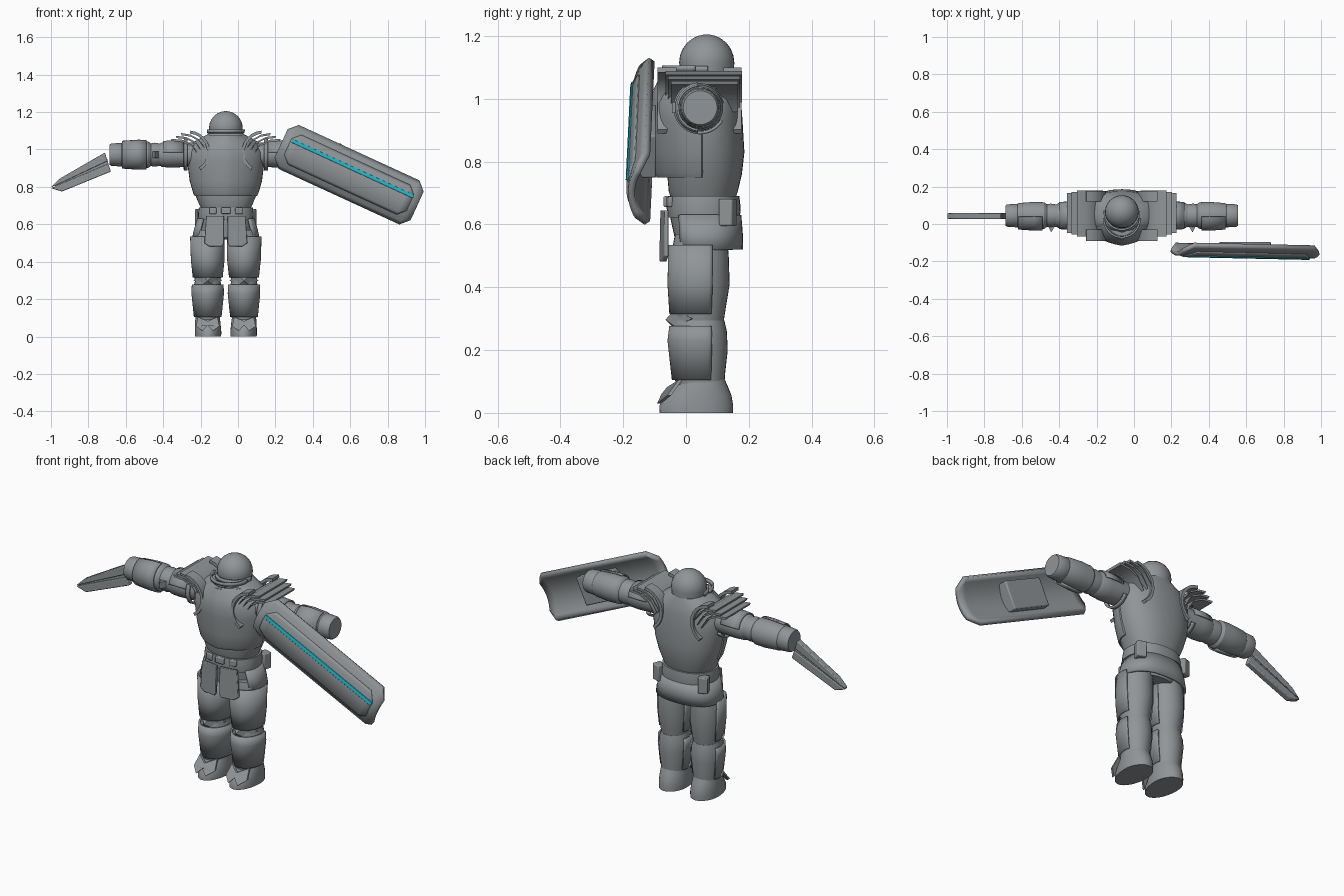
import bpy, bmesh, math
from mathutils import Vector, Matrix

if "Cube" in bpy.data.objects:
    bpy.data.objects.remove(bpy.data.objects["Cube"])

CX = -0.065  # body centre line


def material(name, rgb):
    m = bpy.data.materials.new(name)
    m.diffuse_color = (*rgb, 1)
    m.use_nodes = True
    m.node_tree.nodes["Principled BSDF"].inputs["Base Color"].default_value = m.diffuse_color
    return m


STEEL = material("steel_grey", (0.28, 0.30, 0.31))
CYAN = material("cyan", (0.015, 0.45, 0.55))


def finish(name, bm, mat=STEEL, thick=0, bevel=0, angle=32):
    bmesh.ops.recalc_face_normals(bm, faces=bm.faces)
    me = bpy.data.meshes.new(name)
    bm.to_mesh(me)
    bm.free()
    me.materials.append(mat)
    ob = bpy.data.objects.new(name, me)
    bpy.context.collection.objects.link(ob)
    if thick:
        mod = ob.modifiers.new("thickness", 'SOLIDIFY')
        mod.thickness, mod.offset = thick, 0
    if bevel:
        mod = ob.modifiers.new("bevel", 'BEVEL')
        mod.width, mod.segments = bevel, 2
    bpy.ops.object.select_all(action='DESELECT')
    ob.select_set(True)
    bpy.context.view_layer.objects.active = ob
    bpy.ops.object.shade_smooth_by_angle(angle=math.radians(angle))
    return ob


def body(s, off, y, z):
    """Point at a distance from the centre line, on side s."""
    return Vector((CX + s * off, y, z))


def loft(name, rings, s=1, axis='z', mid=0.05, keel=0, power=2, n=32, arc=None, thick=0):
    """Rings are (position, centre, half width, front y, back y); arc is in degrees, 270 = front."""
    bm = bmesh.new()
    a0, a1 = arc or (90, 450)
    count = n + 1 if arc else n
    rows = []
    for t, c, r, yf, yb in rings:
        row = []
        for i in range(count):
            a = math.radians(a0 + (a1 - a0) * i / n)
            ca, sa = math.cos(a), math.sin(a)
            u = math.copysign(abs(ca) ** (2 / power), ca)
            v = math.copysign(abs(sa) ** (2 / power), sa)
            y = mid + (v * (yb - mid) if v > 0 else v * (mid - yf))
            if v < 0:
                y -= keel * (1 - abs(u))
            p = body(s, c + r * u, y, t) if axis == 'z' else body(s, t, y, c + r * u)
            row.append(bm.verts.new(p))
        rows.append(row)
    for lo, hi in zip(rows, rows[1:]):
        for i in range(n):
            j = (i + 1) % count
            bm.faces.new((lo[i], lo[j], hi[j], hi[i]))
    if not arc:
        bm.faces.new(rows[0])
        bm.faces.new(rows[-1])
    return finish(name, bm, thick=thick)


def prism(name, pts, d0, d1, place, mat=STEEL, bevel=0):
    """Extrude a 2D outline from depth d0 to d1, placed by a function."""
    bm = bmesh.new()
    a, b = ([bm.verts.new(place(u, v, d)) for u, v in pts] for d in (d0, d1))
    bm.faces.new(a)
    bm.faces.new(b)
    for i in range(len(pts)):
        j = (i + 1) % len(pts)
        bm.faces.new((a[i], a[j], b[j], b[i]))
    return finish(name, bm, mat, bevel=bevel)


def block(name, loc, size, rot=0, bevel=0.005):
    bm = bmesh.new()
    m = Matrix.Translation(loc) @ Matrix.Rotation(rot, 4, 'Z') @ Matrix.Diagonal((*size, 1))
    bmesh.ops.create_cube(bm, size=1, matrix=m)
    return finish(name, bm, bevel=bevel)


# Torso and chest plate with a central keel
loft("torso", [(.69, 0, .135, -.05, .16), (.705, 0, .142, -.055, .165), (.76, 0, .165, -.06, .178),
               (.83, 0, .187, -.065, .186), (.93, 0, .202, -.065, .18), (1.0, 0, .2, -.06, .175),
               (1.045, 0, .165, -.05, .165), (1.085, 0, .09, -.03, .15)], power=2.3, n=40)
loft("chest_plate", [(.75, 0, .166, -.06, .06), (.765, 0, .174, -.068, .06), (.83, 0, .193, -.075, .06),
                     (.93, 0, .206, -.083, .06), (.985, 0, .205, -.083, .06), (1.03, 0, .175, -.07, .06),
                     (1.07, 0, .11, -.05, .06)], power=2.2, keel=.033, n=40)

# Helmet dome, brim, face and neck guard
dome = [(1.115 + .09 * math.sin(math.radians(a)), 0, .09 * math.cos(math.radians(a)),
         .066 - .088 * math.cos(math.radians(a)), .066 + .088 * math.cos(math.radians(a)))
        for a in (0, 15, 30, 45, 60, 72, 82, 89)]
loft("helmet", [(1.06, 0, .082, -.012, .15)] + dome, mid=.066)
loft("helmet_brim", [(1.085, 0, .092, -.03, .1), (1.105, 0, .093, -.03, .1)], mid=.066,
     arc=(175, 365), thick=.01)
loft("face_guard", [(1.0, 0, .05, -.06, .08), (1.05, 0, .075, -.05, .1), (1.085, 0, .08, -.02, .1)],
     keel=.012)
loft("gorget", [(1.03, 0, .1, -.07, .15), (1.075, 0, .095, -.07, .15)], arc=(170, 370), thick=.014)
loft("jaw_band", [(1.088, 0, .095, -.07, .15), (1.106, 0, .097, -.072, .15)], mid=.03,
     arc=(180, 360), thick=.01)

# Waist, belt and skirt
loft("waist", [(.53, 0, .13, -.03, .14), (.62, 0, .14, -.05, .16), (.7, 0, .135, -.05, .16)])
loft("belt", [(.622, 0, .146, -.058, .172), (.655, 0, .149, -.062, .174), (.69, 0, .144, -.058, .17)],
     power=2.3)
loft("skirt", [(.52, 0, .176, -.045, .176), (.57, 0, .165, -.05, .175), (.63, 0, .147, -.055, .17)],
     power=2.4, arc=(-38, 218), thick=.012)
block("buckle", (CX, -.063, .673), (.05, .018, .034))

for s, side in ((-1, "left"), (1, "right")):
    def at(o, z, y):
        return body(s, o, y, z)

    # Front tasset and belt pouches
    prism(side + "_tasset", [(.01, .645), (.105, .645), (.115, .5), (.09, .482), (.018, .482), (.01, .5)],
          0, .014, lambda o, z, d: body(s, o, -.068 - d - (.645 - z) * .02 + o * o * 1.2, z), bevel=.003)
    block(side + "_pouch", body(s, .135, .133, .638), (.05, .046, .086), -s * .35)
    block(side + "_belt_clip", body(s, .07, -.052, .672), (.04, .016, .034), s * .2)

    # Leg, armour plates and boot
    loft(side + "_thigh", [(.29, .097, .066, -.035, .12), (.33, .097, .074, -.045, .126),
                           (.41, .097, .083, -.05, .139), (.5, .097, .085, -.048, .136),
                           (.57, .09, .08, -.035, .13)], s)
    loft(side + "_thigh_plate", [(.315, .097, .076, -.049, .13), (.41, .097, .086, -.055, .14),
                                 (.535, .099, .088, -.052, .138)], s, arc=(158, 382), thick=.008)
    loft(side + "_shin", [(.08, .097, .063, -.03, .122), (.12, .097, .068, -.038, .124),
                          (.2, .097, .077, -.05, .133), (.26, .097, .077, -.05, .13),
                          (.295, .097, .068, -.04, .122)], s)
    loft(side + "_shin_plate", [(.105, .097, .07, -.041, .126), (.23, .097, .083, -.055, .136),
                                (.277, .097, .081, -.049, .13)], s, arc=(158, 382), thick=.008)
    loft(side + "_boot", [(0, .095, .07, -.085, .15), (.025, .095, .071, -.084, .15),
                          (.055, .096, .069, -.065, .145), (.085, .097, .067, -.035, .133),
                          (.11, .097, .063, -.02, .122)], s)
    prism(side + "_toe_guard", [(.045, .105), (.097, .082), (.149, .105), (.16, .055), (.125, .03),
                                (.097, .06), (.069, .03), (.034, .055)], 0, .012,
          lambda o, z, d: body(s, o, -.09 - d + (z - .03) * .8 + abs(o - .097) * .35, z))
    # Pointed knee guard
    bm = bmesh.new()
    ring = [bm.verts.new(at(.097 + u, z, y)) for u, z, y in
            ((-.078, .3, .02), (-.03, .332, -.035), (0, .315, -.045), (.03, .332, -.035), (.078, .3, .02),
             (.03, .275, -.035), (0, .27, -.04), (-.03, .275, -.035))]
    tip, back = (bm.verts.new(at(.097, .297, y)) for y in (-.065, .03))
    for i in range(8):
        for v in (tip, back):
            bm.faces.new((ring[i], ring[(i + 1) % 8], v))
    finish(side + "_knee_guard", bm, angle=20)

    # Arm, bracers and elbow spike
    def tube(name, data, **kw):
        return loft(name, [(o, .972, r, .045 - r, .045 + r) for o, r in data], s, 'x', .045, **kw)
    tube(side + "_upper_arm", [(.13, .062), (.22, .066), (.29, .069), (.34, .066), (.355, .058)])
    tube(side + "_elbow", [(.34, .058), (.38, .064), (.42, .058)])
    tube(side + "_forearm", [(.4, .06), (.415, .071), (.47, .073), (.55, .067), (.56, .062)])
    tube(side + "_cuff", [(.55, .058), (.56, .063), (.612, .06), (.622, .054)])
    tube(side + "_bracer_plate", [(.425, .076), (.47, .077), (.555, .071)], arc=(185, 355), thick=.007)
    tube(side + "_arm_plate", [(.225, .07), (.29, .073), (.335, .07)], arc=(-80, 80), thick=.007)
    tube(side + "_arm_ring", [(.205, .079), (.225, .08)], arc=(120, 400), thick=.01)
    prism(side + "_elbow_spike", [(.35, 0), (.4, 0), (.378, -.045)], .955, .99,
          lambda o, y, z: body(s, o, y, z))

    # Overlapping shoulder lames
    paths = [[(.24, 1.088), (.19, 1.08), (.145, 1.055), (.105, 1.0)],
             [(.268, 1.073), (.215, 1.067), (.16, 1.04), (.125, .985)],
             [(.293, 1.057), (.235, 1.052), (.18, 1.025), (.145, .97)]]
    for k, path in enumerate(paths):
        outline = path + [(o - .004, z - .012) for o, z in reversed(path)]
        prism(f"{side}_shoulder_lame_{k + 1}", outline, -.066 + .009 * k, .178 - .006 * k, at)
    # Curved straps around the arm opening, front and back
    angles = [math.radians(95 + 14 * i) for i in range(11)]
    arcp = [(.2 + r * math.cos(a), .985 + r * math.sin(a))
            for r, seq in ((.1, angles), (.116, angles[::-1])) for a in seq]
    prism(side + "_front_strap", arcp, -.09, -.03, at)
    prism(side + "_back_strap", arcp, .12, .177, at)

# Sword blade with a groove down the middle
def blade(x, z, y):
    return Vector((x, y, z))
prism("blade_upper", [(-.711, .984), (-.952, .845), (-1, .797), (-.698, .938)], .027, .058, blade, bevel=.004)
prism("blade_lower", [(-.693, .924), (-1, .793), (-.941, .775), (-.679, .882)], .027, .058, blade, bevel=.004)
prism("blade_core", [(-.698, .95), (-.98, .81), (-.97, .795), (-.69, .91)], .035, .05, blade)

# Curved shield, built across its long tilted axis
TILT = math.radians(-24.7)


def curved(name, u0, u1, v0, v1, cut, off, thick, mat=STEEL):
    bm = bmesh.new()
    mid, half, rows = (v0 + v1) / 2, (v1 - v0) / 2, []
    for u, lim in ((u0, half - cut), (u0 + cut, half), (u1 - cut, half), (u1, half - cut)):
        row = []
        for i in range(13):
            v = mid + lim * (i / 6 - 1)
            y = -.166 + .05 * (v / .123) ** 2 - .008 * u / .4 + off
            row.append(bm.verts.new((.594 + u * math.cos(TILT) - v * math.sin(TILT), y,
                                     .865 + u * math.sin(TILT) + v * math.cos(TILT))))
        rows.append(row)
    for a, b in zip(rows, rows[1:]):
        for i in range(12):
            bm.faces.new((a[i], a[i + 1], b[i + 1], b[i]))
    return finish(name, bm, mat, thick)


curved("shield", -.4, .4, -.123, .123, .045, 0, .022)
curved("shield_panel", -.36, .36, -.085, .085, .04, -.012, .01)
curved("shield_stripe", -.355, .362, .028, .046, .004, -.0175, .008, CYAN)
c, sn = math.cos(TILT), math.sin(TILT)
prism("shield_grip_pad", [(-.12, -.075), (.12, -.075), (.12, .075), (-.12, .075)], -.165, -.095,
      lambda u, v, y: Vector((.594 + u * c - v * sn, y, .865 + u * sn + v * c)), bevel=.006)
